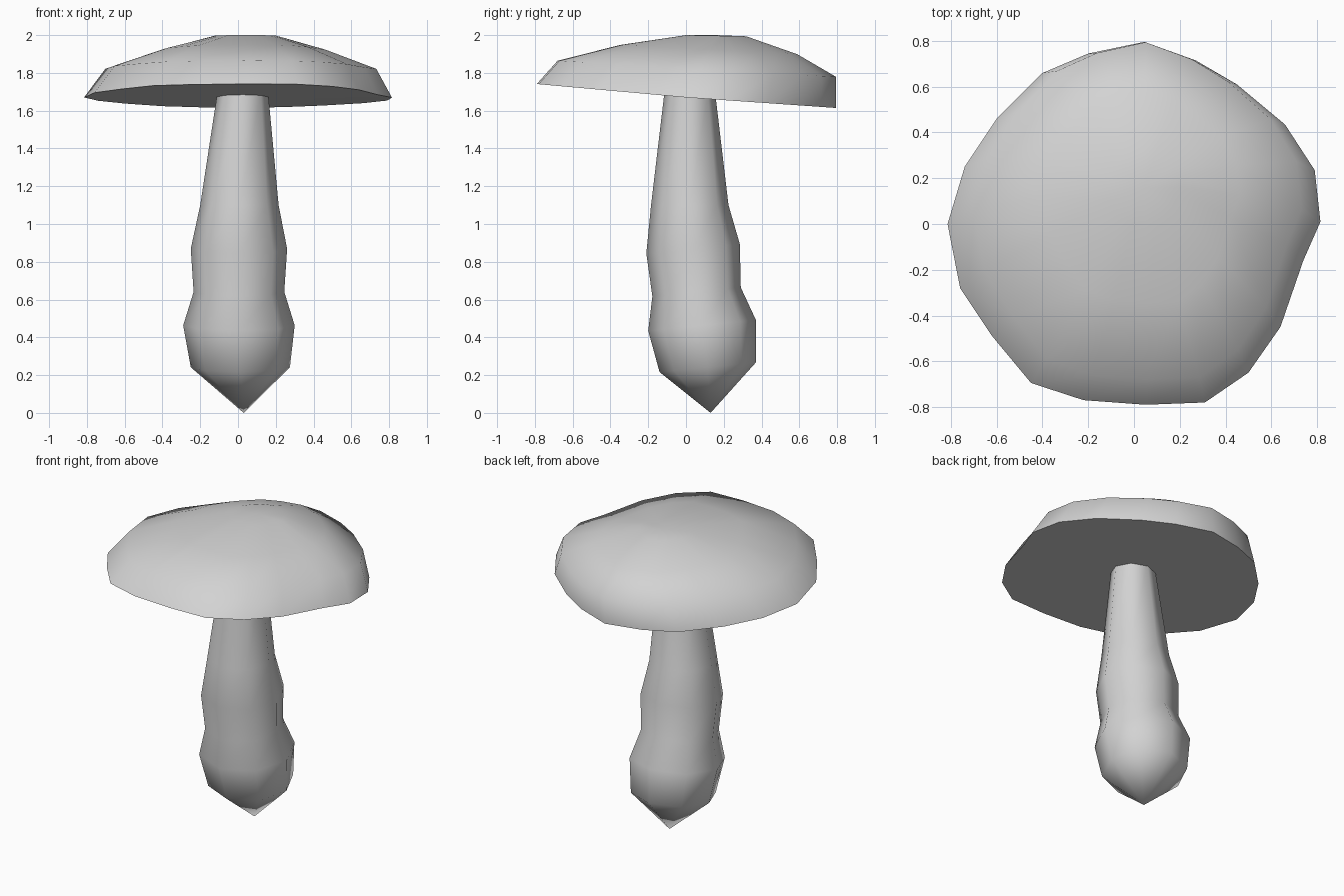
import bpy
import bmesh
import math

cube = bpy.data.objects.get("Cube")
if cube:
    bpy.data.objects.remove(cube, do_unlink=True)

# One plain grey for the whole model
grey = bpy.data.materials.new("plain grey")
grey.use_nodes = True
colour = (0.65, 0.65, 0.65, 1)
grey.diffuse_color = colour
grey.node_tree.nodes["Principled BSDF"].inputs["Base Color"].default_value = colour


def loft(name, rings, start_point, end_point, smooth_angle):
    """Skin a stack of equal rings and close each end with a fan."""
    bm = bmesh.new()
    loops = [[bm.verts.new(point) for point in ring] for ring in rings]
    count = len(loops[0])
    first, last = bm.verts.new(start_point), bm.verts.new(end_point)
    for i in range(count):
        j = (i + 1) % count
        bm.faces.new((first, loops[0][j], loops[0][i]))
        bm.faces.new((last, loops[-1][i], loops[-1][j]))
        for lower, upper in zip(loops, loops[1:]):
            bm.faces.new((lower[i], lower[j], upper[j], upper[i]))
    bmesh.ops.recalc_face_normals(bm, faces=bm.faces)
    mesh = bpy.data.meshes.new(name)
    bm.to_mesh(mesh)
    bm.free()
    mesh.materials.append(grey)
    obj = bpy.data.objects.new(name, mesh)
    bpy.context.collection.objects.link(obj)
    bpy.ops.object.select_all(action="DESELECT")
    obj.select_set(True)
    bpy.context.view_layer.objects.active = obj
    bpy.ops.object.shade_smooth_by_angle(angle=math.radians(smooth_angle))
    return obj


# Cap: irregular rim outline, counter-clockwise from the left side
outline = [
    (.815, .01), (.79, .235), (.66, .435), (.45, .61), (.27, .715),
    (.04, .795), (-.2, .745), (-.4, .66), (-.6, .46), (-.74, .25),
    (-.815, 0), (-.76, -.28), (-.62, -.49), (-.45, -.695), (-.22, -.77),
    (.05, -.79), (.31, -.78), (.5, -.65), (.64, -.45), (.74, -.16),
]


def cap_ring(centre_x, centre_y, scale_x, scale_y, height, tilt):
    ring = []
    for x, y in outline:
        px, py = centre_x + x * scale_x, centre_y + y * scale_y
        ring.append((px, py, height + tilt * py))
    return ring


rim = [(x, y, 1.67 - .07 * y + .02 * max(0, -y)) for x, y in outline]
cap_rings = [
    rim,
    cap_ring(.015, .055, .88, .93, 1.825, -.058),
    cap_ring(.03, .12, .53, .59, 1.93, -.053),
    cap_ring(.04, .16, .2, .2, 2, -.02),
]
loft("mushroom_cap", cap_rings, (0, 0, 1.675), (.04, .16, 2), 60)


# Stem: each section gives height and its extents in x and y
sections = [
    (.23, -.25, .275, -.14, .37),
    (.455, -.29, .3, -.2, .37),
    (.635, -.235, .245, -.178, .29),
    (.865, -.25, .26, -.21, .285),
    (1.1, -.2, .215, -.185, .225),
    (1.69, -.11, .16, -.115, .155),
]
SIDES = 8


def stem_ring(height, x_min, x_max, y_min, y_max):
    ring = []
    for i in range(SIDES):
        angle = math.tau * i / SIDES
        x = (x_min + x_max) / 2 + (x_max - x_min) / 2 * math.cos(angle)
        y = (y_min + y_max) / 2 + (y_max - y_min) / 2 * math.sin(angle)
        lean = .1 * y if height < 1 else 0
        ring.append((x, y, height + lean))
    return ring


stem_rings = [stem_ring(*section) for section in sections]
loft("mushroom_stem", stem_rings, (.03, .13, 0), (.025, .02, 1.69), 60)
